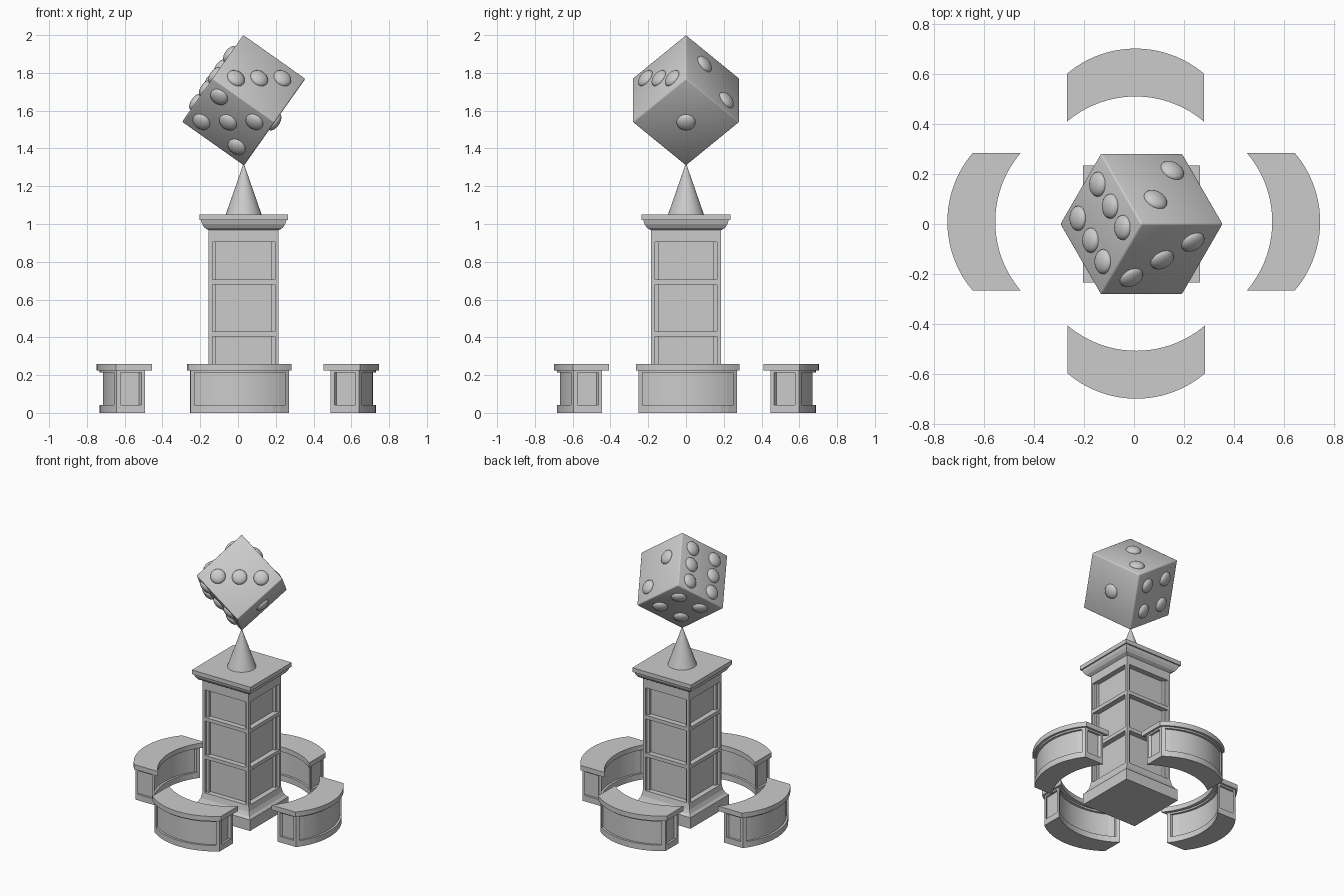
import bpy, bmesh, math
from mathutils import Vector, Matrix

cube = bpy.data.objects.get("Cube")
if cube:
    bpy.data.objects.remove(cube, do_unlink=True)

stone = bpy.data.materials.new("grey stone")
stone.use_nodes = True
GREY = (0.6, 0.6, 0.6, 1)
stone.diffuse_color = GREY
stone.node_tree.nodes["Principled BSDF"].inputs["Base Color"].default_value = GREY

CENTRE_X = 0.03  # column axis


def finish(name, bm, smooth=None):
    bmesh.ops.recalc_face_normals(bm, faces=bm.faces)
    mesh = bpy.data.meshes.new(name)
    bm.to_mesh(mesh)
    bm.free()
    obj = bpy.data.objects.new(name, mesh)
    bpy.context.collection.objects.link(obj)
    mesh.materials.append(stone)
    if smooth is not None:
        bpy.ops.object.select_all(action='DESELECT')
        obj.select_set(True)
        bpy.context.view_layer.objects.active = obj
        bpy.ops.object.shade_smooth_by_angle(angle=math.radians(smooth))
    return obj


def box(bm, x0, x1, y0, y1, z0, z1):
    size = Matrix.Diagonal((x1 - x0, y1 - y0, z1 - z0, 1))
    mid = Matrix.Translation(((x0 + x1) / 2, (y0 + y1) / 2, (z0 + z1) / 2))
    bmesh.ops.create_cube(bm, size=1, matrix=mid @ size)


def loft(bm, rings):
    """Skin equal-length closed rings of points and cap both ends."""
    rows = [[bm.verts.new(p) for p in ring] for ring in rings]
    n = len(rows[0])
    for a, b in zip(rows, rows[1:]):
        for i in range(n):
            j = (i + 1) % n
            bm.faces.new((a[i], a[j], b[j], b[i]))
    bm.faces.new(rows[0])
    bm.faces.new(rows[-1])


def square_moulding(name, profile):
    bm = bmesh.new()
    signs = ((-1, -1), (1, -1), (1, 1), (-1, 1))
    loft(bm, [[(h * sx, h * sy, z) for sx, sy in signs] for h, z in profile])
    finish(name, bm).location.x = CENTRE_X


# Pedestal base and cap
square_moulding("pedestal_base", [(.22, 0), (.22, .08), (.205, .095),
                                  (.193, .12), (.185, .16)])
square_moulding("pedestal_cap", [(.185, .905), (.185, .967), (.207, .98), (.22, 1.0),
                                 (.226, 1.02), (.235, 1.02), (.235, 1.05)])

# Pedestal shaft: recessed core, stepped corners and cross rails
bm = bmesh.new()
box(bm, -.147, .147, -.147, .147, .15, .92)
for sx in (-1, 1):
    for sy in (-1, 1):
        for a, b in ((.146, .167), (.165, .185)):
            xs, ys = sorted((sx * a, sx * b)), sorted((sy * a, sy * b))
            box(bm, *xs, *ys, .155, .91)
for z in (.405, .68):
    box(bm, -.185, .185, -.185, .185, z, z + .026)
finish("pedestal_shaft", bm).location.x = CENTRE_X

# Cone that carries the die
bm = bmesh.new()
bmesh.ops.create_cone(bm, cap_ends=True, segments=32, radius1=.095, radius2=.001, depth=.27)
finish("cone_spike", bm, 40).location = (CENTRE_X, 0, 1.185)

# Die balanced on one corner
SIDE = .402
centre = Vector((CENTRE_X, 0, 1.655))
edges = []
for k in range(3):
    t = math.radians(120 * k)
    flat = math.sqrt(2 / 3)
    edges.append(Vector((flat * math.cos(t), flat * math.sin(t), -1 / math.sqrt(3))))
basis = Matrix(edges).transposed()

bm = bmesh.new()
bmesh.ops.create_cube(bm, size=SIDE, matrix=basis.to_4x4())
bmesh.ops.bevel(bm, geom=bm.edges[:], offset=.008, segments=2, profile=.5, affect='EDGES')
finish("die_body", bm, 60).location = centre

# Raised pips: (edge a, edge b, side, spots); side 1 is upper, -1 is lower
LOW, HIGH = .22, .79
pips = [
    (0, 1, 1, [(.34, .34), (.75, .75)]),
    (2, 0, 1, [(.25, .75), (.5, .5), (.75, .25)]),
    (1, 2, 1, [(a, b) for a in (.2, .5, .81) for b in (.25, .73)]),
    (1, 2, -1, [(.5, .5)]),
    (2, 0, -1, [(a, b) for a in (.27, .73) for b in (.27, .73)]),
    (0, 1, -1, [(a, b) for a in (LOW, HIGH) for b in (LOW, HIGH)] + [(.5, .5)]),
]
bm = bmesh.new()
for a, b, side, spots in pips:
    ea, eb = edges[a] * side, edges[b] * side
    normal = -edges[3 - a - b] * side
    for u, v in spots:
        pos = ea * (u - .5) * SIDE + eb * (v - .5) * SIDE + normal * SIDE / 2
        turn = normal.to_track_quat('Z', 'Y').to_matrix().to_4x4()
        shape = Matrix.Translation(pos) @ turn @ Matrix.Diagonal((.05, .05, .026, 1))
        bmesh.ops.create_uvsphere(bm, u_segments=24, v_segments=12, radius=1, matrix=shape)
finish("die_pips", bm, 60).location = centre

# Curved benches
BEND = .425


def arc_bar(bm, x0, x1, outer, inner, z0, z1, steps):
    """Bar between two equal arcs; depths are measured at the middle of the bench."""
    ring = []
    for depth, order in ((outer, 1), (inner, -1)):
        for i in range(steps + 1)[::order]:
            x = x0 + (x1 - x0) * i / steps
            ring.append((x, -(depth + math.sqrt(BEND ** 2 - x * x) - BEND)))
    loft(bm, [[(x, y, z) for x, y in ring] for z in (z0, z1)])


def bench(name, angle, push, shift):
    bm = bmesh.new()
    arc_bar(bm, -.275, .275, .70, .508, .225, .26, 20)   # seat slab
    arc_bar(bm, -.26, .26, .684, .533, .213, .226, 12)   # top rail
    arc_bar(bm, -.26, .26, .684, .533, 0, .043, 12)      # plinth
    arc_bar(bm, -.245, .245, .668, .549, .04, .22, 12)   # recessed core
    for x in (-.26, .24):                                # corner posts
        for depth in (.684, .553):
            arc_bar(bm, x, x + .02, depth, depth - .02, .04, .22, 1)
    obj = finish(name, bm, 6)
    obj.rotation_euler.z = angle
    outward = Matrix.Rotation(angle, 3, 'Z') @ Vector((0, -push, 0))
    obj.location = outward + Vector(shift)


bench("front_bench", 0, 0, (.009, 0, 0))
bench("left_bench", math.pi / 2, .046, (0, .009, 0))
bench("back_bench", math.pi, .003, (.006, 0, 0))
bench("right_bench", -math.pi / 2, .048, (0, .009, 0))
